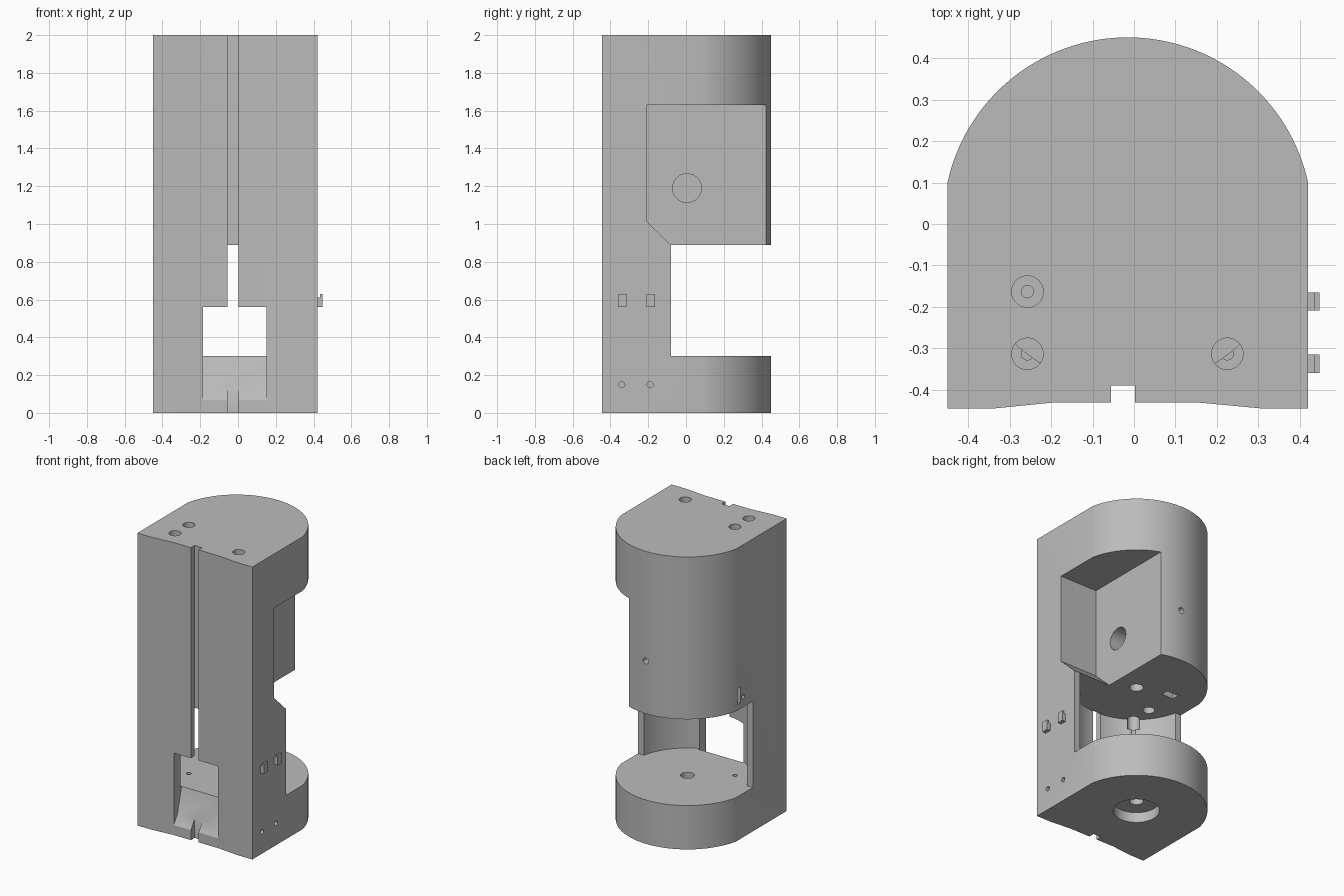
import bpy, bmesh, math
from mathutils import Matrix, Vector

if "Cube" in bpy.data.objects:
    bpy.data.objects.remove(bpy.data.objects["Cube"], do_unlink=True)

gray = bpy.data.materials.new("plain_gray")
gray.use_nodes = True
gray.diffuse_color = (0.5, 0.5, 0.5, 1)
gray.node_tree.nodes["Principled BSDF"].inputs["Base Color"].default_value = (0.5, 0.5, 0.5, 1)

CX, CY, R = -0.015, 0.005, 0.445   # axis and radius of the rounded back


def finish(bm, name):
    bmesh.ops.recalc_face_normals(bm, faces=bm.faces)
    mesh = bpy.data.meshes.new(name)
    bm.to_mesh(mesh)
    bm.free()
    mesh.materials.append(gray)
    obj = bpy.data.objects.new(name, mesh)
    bpy.context.collection.objects.link(obj)
    return obj


def prism(name, points, axis, lo, hi):
    """Extrude a 2D outline along x (points are y, z) or z (points are x, y)."""
    bm = bmesh.new()
    place = (lambda p: (lo, *p)) if axis == "x" else (lambda p: (*p, lo))
    face = bm.faces.new([bm.verts.new(place(p)) for p in points])
    out = bmesh.ops.extrude_face_region(bm, geom=[face])
    step = Vector((hi - lo, 0, 0)) if axis == "x" else Vector((0, 0, hi - lo))
    bmesh.ops.translate(bm, vec=step, verts=[v for v in out["geom"] if isinstance(v, bmesh.types.BMVert)])
    return finish(bm, name)


def box(name, x, y, z):
    return prism(name, [(x[0], y[0]), (x[1], y[0]), (x[1], y[1]), (x[0], y[1])], "z", *z)


def rod(name, start, end, radius, sides=32):
    a, b = Vector(start), Vector(end)
    bm = bmesh.new()
    turn = (b - a).to_track_quat("Z", "Y").to_matrix().to_4x4()
    bmesh.ops.create_cone(bm, cap_ends=True, segments=sides, radius1=radius, radius2=radius,
                          depth=(b - a).length, matrix=Matrix.Translation((a + b) / 2) @ turn)
    return finish(bm, name)


def cut(target, cutter):
    cutter.hide_render = True
    mod = target.modifiers.new("cut", "BOOLEAN")
    mod.operation = "DIFFERENCE"
    mod.solver = "EXACT"
    mod.object = cutter
    bpy.context.view_layer.objects.active = target
    bpy.ops.object.modifier_apply(modifier=mod.name)
    bpy.data.objects.remove(cutter, do_unlink=True)


# Housing: shallow hollow front, flat sides, rounded back
start = math.asin((0.1 - CY) / R)
arc = [start + (math.pi - 2 * start) * i / 64 for i in range(65)]
outline = [(-0.45, -0.445), (-0.34, -0.445), (-0.19, -0.43), (0.15, -0.43), (0.31, -0.445), (0.42, -0.445)]
outline += [(CX + R * math.cos(a), CY + R * math.sin(a)) for a in arc]
housing = prism("housing", outline, "z", 0, 2)

# Round chamber, open across the whole back
cut(housing, rod("chamber", (CX, CY, 0.3), (CX, CY, 0.89), 0.4, 96))
cut(housing, box("back_opening", (-0.6, 0.6), (-0.08, 0.6), (0.3, 0.89)))

# Side pocket with chamfered lower corner
cut(housing, prism("side_pocket", [(-0.21, 1.63), (-0.21, 1.015), (-0.08, 0.89), (-0.08, 0.8),
                                   (0.6, 0.8), (0.6, 1.63)], "x", 0.135, 0.6))

# Front window with a sloping sill, and the full-height groove
cut(housing, prism("front_window", [(-0.6, 0.06), (-0.435, 0.06), (-0.39, 0.13), (-0.345, 0.301),
                                    (-0.25, 0.301), (-0.25, 0.56), (-0.6, 0.56)], "x", -0.185, 0.15))
cut(housing, box("front_groove", (-0.055, 0.003), (-0.6, -0.39), (-0.1, 2.1)))

# Screw holes from the top, with narrow pilot holes below
for x, y, pilot_top, pilot_end in ((-0.257, -0.163, 0.4, 0.15),
                                   (-0.257, -0.313, 0.9, 0.6), (0.225, -0.313, 0.9, 0.6)):
    cut(housing, rod("screw_hole", (x, y, 0.82), (x, y, 2.1), 0.038))
    cut(housing, rod("pilot_hole", (x, y, pilot_end), (x, y, pilot_top), 0.015, 16))

# Central shaft hole and the counterbore under the base
cut(housing, rod("shaft_hole", (CX, CY, -0.1), (CX, CY, 1.1), 0.044))
cut(housing, rod("base_counterbore", (CX, CY, -0.1), (CX, CY, 0.07), 0.145, 48))

# Pocket hole, back hole and small side holes
cut(housing, rod("pocket_hole", (-0.05, CY, 1.19), (0.3, CY, 1.19), 0.076, 48))
cut(housing, rod("back_hole", (-0.01, 0.33, 1.25), (-0.01, 0.6, 1.25), 0.02, 20))
for y in (-0.34, -0.19):
    cut(housing, rod("base_side_hole", (0.34, y, 0.15), (0.6, y, 0.15), 0.016, 20))

# Cable passage from the chamber ceiling out to the side
cut(housing, box("cable_slot", (-0.6, -0.22), (0.055, 0.085), (0.93, 1.04)))
cut(housing, box("cable_well", (-0.28, -0.19), (0.045, 0.095), (0.8, 1.035)))
cut(housing, rod("cable_side_hole", (-0.6, 0.025, 0.96), (-0.38, 0.025, 0.96), 0.014, 16))

# Two hooks on the side
hooks = []
for i, y in enumerate((-0.337, -0.187)):
    bm = bmesh.new()
    outline = [(0.41, 0.56), (0.447, 0.56), (0.447, 0.63), (0.435, 0.63), (0.435, 0.612), (0.41, 0.612)]
    face = bm.faces.new([bm.verts.new((x, y - 0.022, z)) for x, z in outline])
    out = bmesh.ops.extrude_face_region(bm, geom=[face])
    bmesh.ops.translate(bm, vec=(0, 0.044, 0), verts=[v for v in out["geom"] if isinstance(v, bmesh.types.BMVert)])
    hooks.append(finish(bm, "side_hook_%d" % (i + 1)))

# Smooth the round walls, keep edges sharp
bpy.ops.object.select_all(action="DESELECT")
housing.select_set(True)
bpy.context.view_layer.objects.active = housing
bpy.ops.object.shade_smooth_by_angle(angle=math.radians(25))
